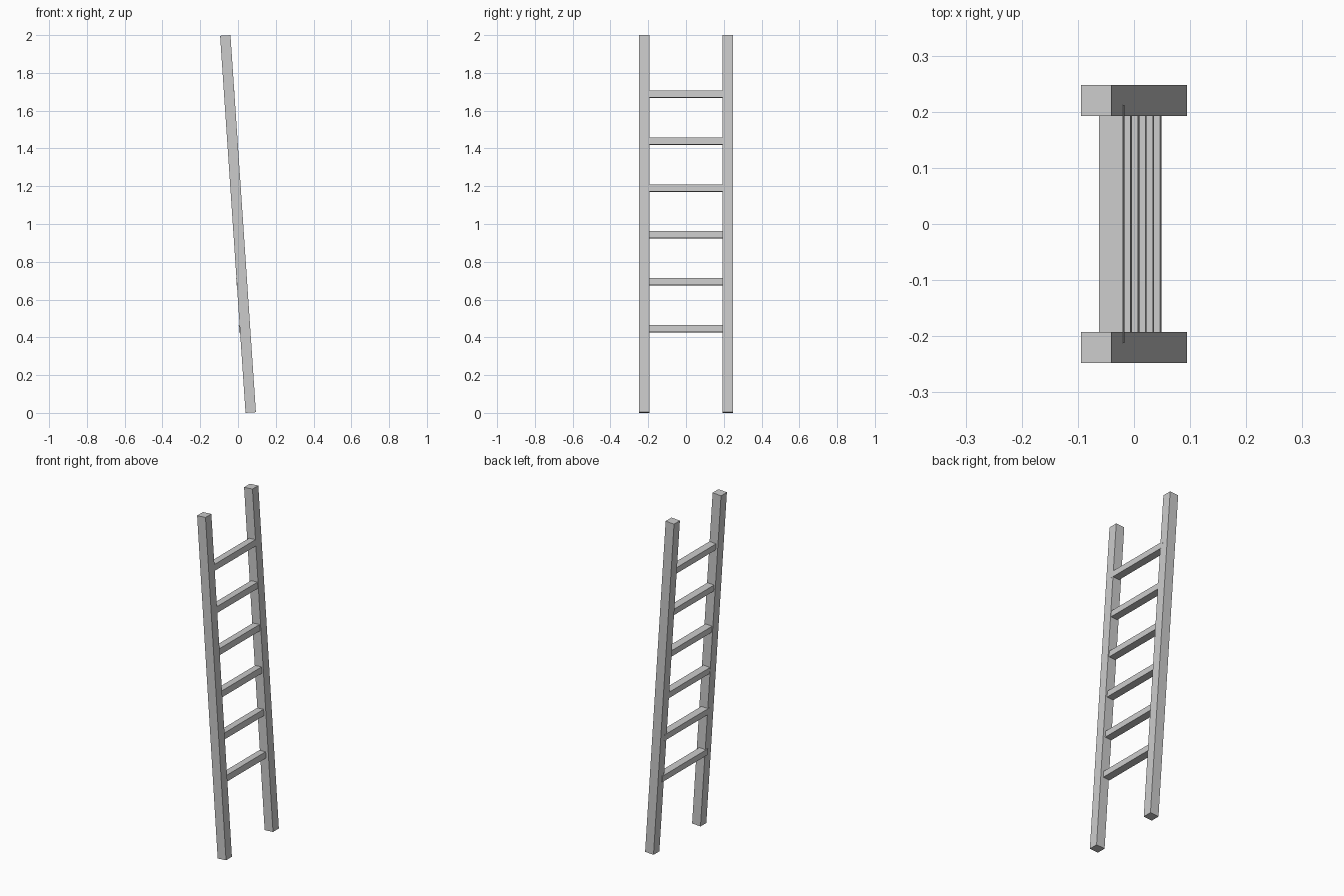
import bpy
import math

if "Cube" in bpy.data.objects:
    bpy.data.objects.remove(bpy.data.objects["Cube"])

TILT = math.radians(3.86)
RAIL_W, RAIL_L = 0.055, 2.0009
RUNGS = 6


def leaning_box(name, size, location):
    """Box leaning towards -x at the top."""
    bpy.ops.mesh.primitive_cube_add(size=1, location=location, rotation=(0, -TILT, 0))
    box = bpy.context.object
    box.name = name
    box.scale = size
    return box


# Two side rails
for side, label in ((-1, "front"), (1, "back")):
    leaning_box(f"{label}_rail", (RAIL_W, RAIL_W, RAIL_L), (0, side * 0.22, 1))

# Evenly spaced rungs, ends let into the rails
for i in range(RUNGS):
    t = i / (RUNGS - 1)
    x = 0.0265 + t * (-0.0398 - 0.0265)
    z = 0.4465 + t * (1.686 - 0.4465)
    leaning_box(f"rung_{i + 1}", (0.043, 0.424, 0.037), (x, 0, z))
